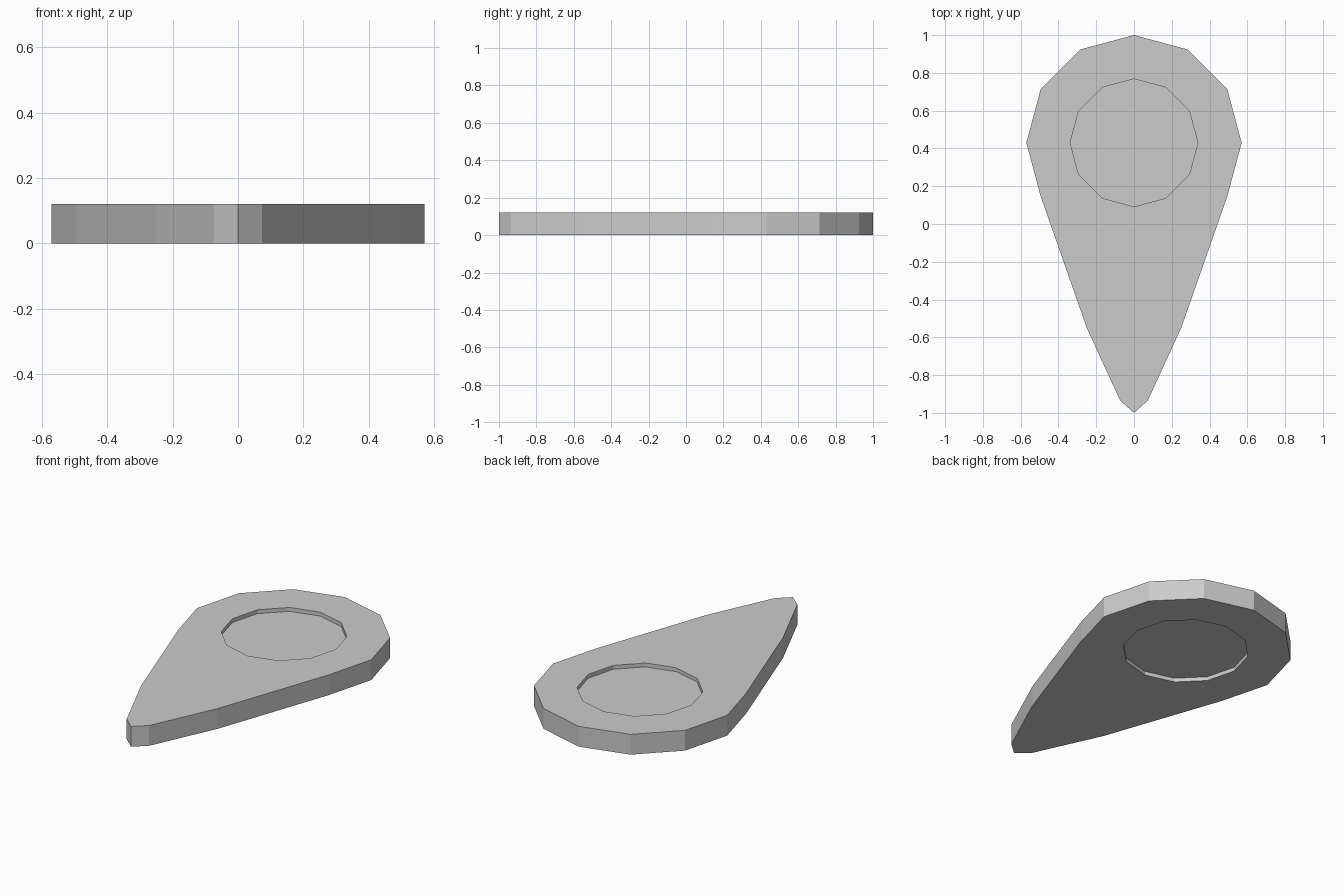
import bpy, bmesh
from math import sin, cos, pi

if "Cube" in bpy.data.objects:
    bpy.data.objects.remove(bpy.data.objects["Cube"])

THICK = 0.12      # plate thickness
DEPTH = 0.023     # depth of each round recess
CY = 0.43         # centre of the round head


def prism(name, outline, z0, z1):
    """Extrude a closed outline from z0 up to z1."""
    bm = bmesh.new()
    base = bm.faces.new([bm.verts.new((x, y, z0)) for x, y in outline])
    ext = bmesh.ops.extrude_face_region(bm, geom=[base], use_keep_orig=True)
    top = [v for v in ext["geom"] if isinstance(v, bmesh.types.BMVert)]
    bmesh.ops.translate(bm, verts=top, vec=(0, 0, z1 - z0))
    bmesh.ops.recalc_face_normals(bm, faces=bm.faces)
    mesh = bpy.data.meshes.new(name)
    bm.to_mesh(mesh)
    bm.free()
    obj = bpy.data.objects.new(name, mesh)
    bpy.context.collection.objects.link(obj)
    return obj


def arc(radius, steps):
    """Points of a 12-sided circle, clockwise from the top."""
    return [(radius * sin(i * pi / 6), CY + radius * cos(i * pi / 6)) for i in steps]


# Teardrop plate: right half is a round head and tapering tail, then mirrored
right = arc(0.57, range(1, 5)) + [(0.25, -0.55), (0.073, -0.935)]
left = [(-x, y) for x, y in reversed(right)]
plate = prism("pin_plate", [(0, 1)] + right + [(0, -1)] + left, 0, THICK)

# Shallow round recesses on the top and the underside
circle = arc(0.338, range(12))
for side, z0, z1 in (("top", THICK - DEPTH, THICK + 0.1), ("bottom", -0.1, DEPTH)):
    cutter = prism(side + "_recess_cutter", circle, z0, z1)
    cutter.hide_render = True
    cutter.hide_viewport = True
    cutter.display_type = 'WIRE'
    mod = plate.modifiers.new(side + "_recess", 'BOOLEAN')
    mod.operation = 'DIFFERENCE'
    mod.solver = 'EXACT'
    mod.object = cutter
